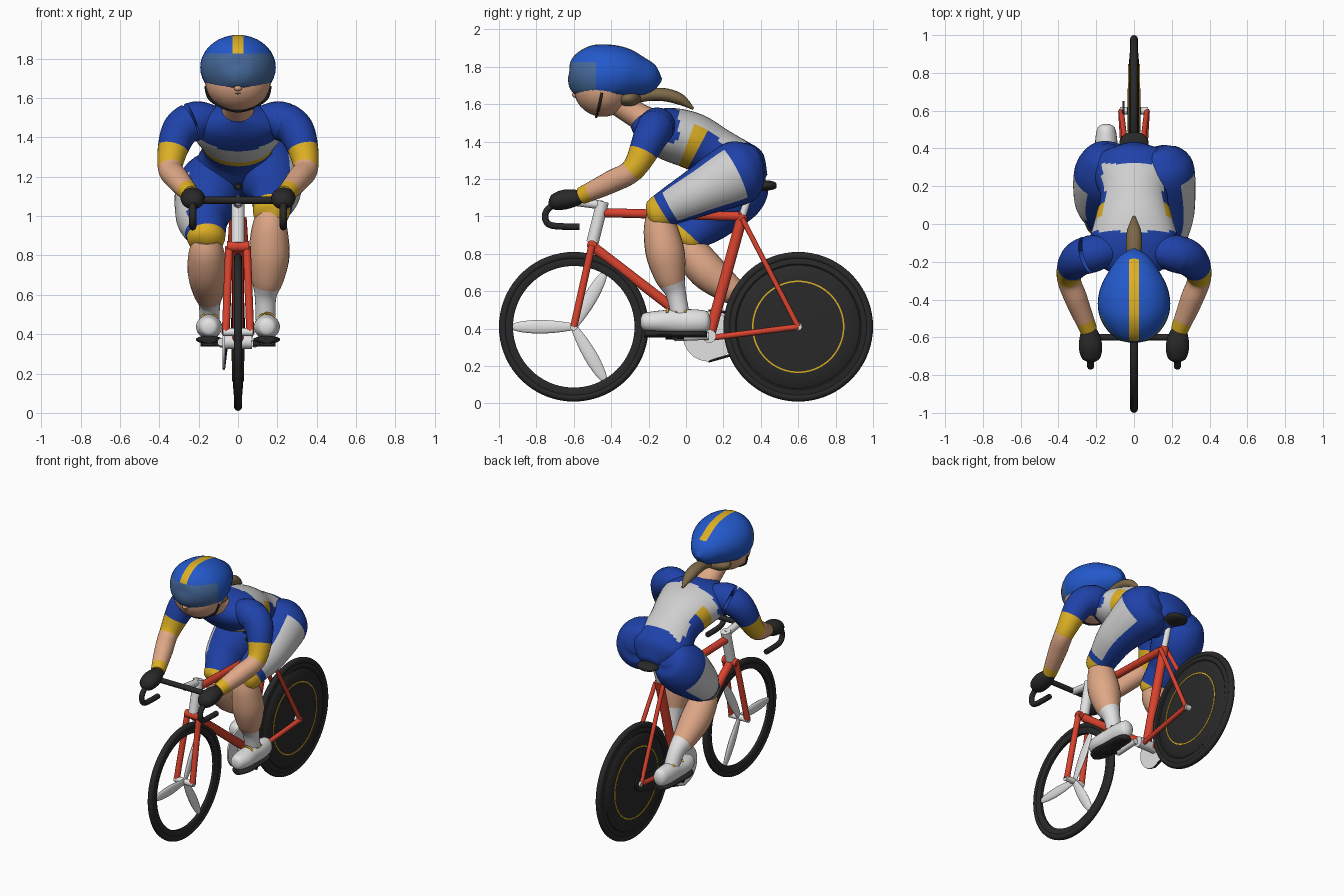
import bpy, bmesh, math
from mathutils import Vector

if "Cube" in bpy.data.objects:
    bpy.data.objects.remove(bpy.data.objects["Cube"])


def material(name, *rgb):
    m = bpy.data.materials.new(name)
    m.use_nodes = True
    m.diffuse_color = (*rgb, 1)
    m.node_tree.nodes["Principled BSDF"].inputs["Base Color"].default_value = (*rgb, 1)
    return m


BLUE = material("suit blue", .014, .055, .4)
HELMET = material("helmet blue", .017, .1, .6)
GREY = material("suit light grey", .62, .62, .62)
WHITE = material("white", .76, .76, .76)
YELLOW = material("yellow", .72, .43, .018)
BLACK = material("black", .022, .022, .022)
RED = material("frame red", .7, .055, .027)
SKIN = material("skin", .74, .39, .24)
HAIR = material("hair brown", .2, .14, .065)
VISOR = material("visor blue", .06, .14, .32)


def finish(name, bm, mats, rule=None, ts=None, cuts=()):
    """Cut, paint and shade a mesh, then link it."""
    for co, no in cuts:
        bmesh.ops.bisect_plane(bm, geom=bm.verts[:] + bm.edges[:] + bm.faces[:],
                               plane_co=co, plane_no=no)
    bmesh.ops.recalc_face_normals(bm, faces=bm.faces)
    bm.normal_update()
    if rule:
        for f in bm.faces:
            t = ts.get(f, 0) if ts else 0
            f.material_index = mats.index(rule(t, f.calc_center_median(), f.normal))
    me = bpy.data.meshes.new(name)
    bm.to_mesh(me)
    bm.free()
    for m in mats:
        me.materials.append(m)
    ob = bpy.data.objects.new(name, me)
    bpy.context.collection.objects.link(ob)
    bpy.ops.object.select_all(action='DESELECT')
    ob.select_set(True)
    bpy.context.view_layer.objects.active = ob
    bpy.ops.object.shade_smooth_by_angle(angle=math.radians(45))
    return ob


def catmull(a, b, c, d, t):
    return [.5 * (2 * q + (r - p) * t + (2 * p - 5 * q + 4 * r - s) * t ** 2
                  + (3 * q - p - 3 * r + s) * t ** 3) for p, q, r, s in zip(a, b, c, d)]


def loft(name, pts, mats, rule=None, n=24, sub=5, cuts=(), floor=None):
    """Elliptical sections (x, y, z, radius_u, radius_v) swept along a smooth path."""
    path = []
    for i in range(len(pts) - 1):
        quad = [pts[max(i - 1, 0)], pts[i], pts[i + 1], pts[min(i + 2, len(pts) - 1)]]
        path += [(i + k / sub, catmull(*quad, k / sub)) for k in range(sub)]
    path.append((len(pts) - 1, list(pts[-1])))
    bm, rings, ts = bmesh.new(), [], {}
    for j, (t, p) in enumerate(path):
        c = Vector(p[:3])
        tan = (Vector(path[min(j + 1, len(path) - 1)][1][:3])
               - Vector(path[max(j - 1, 0)][1][:3])).normalized()
        ref = Vector((1, 0, 0)) if abs(tan.x) < .9 else Vector((0, 0, 1))
        u = (ref - tan * ref.dot(tan)).normalized()
        v = tan.cross(u)
        ring = []
        for k in range(n):
            a = math.tau * k / n
            co = c + u * max(p[3], .002) * math.cos(a) + v * max(p[4], .002) * math.sin(a)
            if floor:
                co.z = max(co.z, floor)
            ring.append(bm.verts.new(co))
        if rings:
            for k in range(n):
                q = (k + 1) % n
                ts[bm.faces.new((rings[-1][k], rings[-1][q], ring[q], ring[k]))] = t
        rings.append(ring)
    bm.faces.new(rings[0])
    ts[bm.faces.new(rings[-1])] = len(pts)
    return finish(name, bm, mats, rule, ts, cuts)


def tube(name, pts, r, mat, sub=1, n=14):
    return loft(name, [(*p, r, r) for p in pts], [mat], n=n, sub=sub)


def lathe(name, centre, profile, mat, n=72):
    """Closed (x, radius) outline spun about the x axis."""
    bm, c = bmesh.new(), Vector(centre)
    rings = [[bm.verts.new(c + Vector((x, r * math.cos(math.tau * k / n),
                                       r * math.sin(math.tau * k / n)))) for k in range(n)]
             for x, r in profile]
    for a, b in zip(rings, rings[1:] + rings[:1]):
        for k in range(n):
            q = (k + 1) % n
            bm.faces.new((a[k], a[q], b[q], b[k]))
    return finish(name, bm, [mat])


def ball(name, c, r, mat):
    bm = bmesh.new()
    bmesh.ops.create_uvsphere(bm, u_segments=28, v_segments=18, radius=1)
    for v in bm.verts:
        v.co = Vector(c) + Vector([a * b for a, b in zip(v.co, r)])
    return finish(name, bm, [mat])


# Wheels
R, HUB = .4, .41
tyre = [(.021 * math.cos(math.tau * k / 12), R - .021 + .021 * math.sin(math.tau * k / 12))
        for k in range(12)]
for side, y in (("front", -.6), ("rear", .6)):
    lathe(side + "_tyre", (0, y, HUB), tyre, BLACK)
    tube(side + "_hub", [(-.075, y, HUB), (.075, y, HUB)], .02, WHITE)
lathe("front_rim", (0, -.6, HUB), [(-.014, .37), (-.02, .345), (-.01, .325),
                                   (.01, .325), (.02, .345), (.014, .37)], BLACK)
for i in range(3):
    a = math.pi + math.tau * i / 3
    loft("front_blade", [(0, -.6 + d * math.cos(a), HUB + d * math.sin(a), w * .4, w)
                         for d, w in ((0, .018), (.1, .032), (.2, .036), (.29, .027), (.34, .012))],
         [WHITE], n=16)
half = [(.036, .01), (.033, .12), (.027, .25), (.021, .325), (.016, .33), (.021, .337), (.014, .372)]
lathe("rear_disc", (0, .6, HUB), half + [(-x, r) for x, r in reversed(half)], BLACK)
for s in (1, -1):
    lathe("rear_ring", (0, .6, HUB), [(s * .024, .239), (s * .031, .239),
                                      (s * .0305, .247), (s * .024, .247)], YELLOW)

# Frame
bb, seat_top, head_low = (0, .125, .36), (0, .3, 1.0), (0, -.5, .84)
tube("top_tube", [(0, -.44, 1.02), seat_top], .025, RED)
tube("down_tube", [head_low, bb], .028, RED)
tube("seat_tube", [(0, .303, 1.01), bb], .03, RED)
tube("head_tube", [(0, -.445, 1.08), (0, -.5, .86)], .034, WHITE)
tube("fork_crown", [(-.055, -.503, .845), (.055, -.503, .845)], .027, RED)
tube("bottom_bracket", [(-.07, .125, .36), (.07, .125, .36)], .036, WHITE)
tube("seat_post", [seat_top, (0, .35, 1.15)], .02, WHITE)
tube("stem", [(0, -.445, 1.06), (0, -.6, 1.08)], .024, WHITE)
tube("handlebar", [(-.23, -.6, 1.08), (.23, -.6, 1.08)], .018, BLACK)
loft("saddle", [(0, .1, 1.15, .015, .012), (0, .2, 1.155, .03, .022), (0, .34, 1.16, .06, .026),
                (0, .43, 1.165, .078, .028), (0, .475, 1.165, .05, .018),
                (0, .485, 1.165, .01, .006)], [BLACK])
for s in (1, -1):
    tube("fork_leg", [(s * .045, -.503, .845), (s * .062, -.6, HUB)], .02, RED)
    tube("seat_stay", [(s * .03, .3, .99), (s * .068, .6, HUB)], .014, RED)
    tube("chain_stay", [(s * .04, .125, .35), (s * .068, .6, HUB)], .016, RED)
    tube("bar_drop", [(s * .23, y, z) for y, z in ((-.6, 1.08), (-.69, 1.07), (-.745, 1.03),
                      (-.75, .98), (-.71, .95), (-.57, .945))], .018, BLACK, sub=5)

# Drivetrain
lathe("chainring", (-.072, .12, .36), [(-.006, .01), (-.006, .135), (.006, .135), (.006, .01)], WHITE)
lathe("sprocket", (-.055, .6, HUB), [(-.006, .01), (-.006, .05), (.006, .05), (.006, .01)], BLACK)
for k in (1, -1):
    tube("chain", [(-.072, .12, .36 + k * .135), (-.056, .6, HUB + k * .05)], .007, BLACK, n=8)

# Head
ball("head", (0, -.445, 1.685), (.168, .155, .152), SKIN)


def helmet_colour(t, c, n):
    if c.z > 1.825:
        return YELLOW if abs(c.x) < .027 and c.y < -.18 else HELMET
    return VISOR if c.y < -.48 else HELMET


loft("helmet", [(0, -.63, 1.74, .01, .01), (0, -.615, 1.74, .075, .075), (0, -.57, 1.745, .135, .13),
                (0, -.5, 1.75, .178, .163), (0, -.42, 1.755, .192, .165), (0, -.33, 1.755, .175, .148),
                (0, -.24, 1.745, .127, .108), (0, -.17, 1.735, .075, .07), (0, -.13, 1.73, .008, .008)],
     [HELMET, VISOR, YELLOW], helmet_colour, n=36, floor=1.65,
     cuts=[((0, 0, 1.825), (0, 0, 1)), ((0, -.48, 0), (0, 1, 0)),
           ((.027, 0, 0), (1, 0, 0)), ((-.027, 0, 0), (1, 0, 0))])
tube("chin_strap", [(-.165, -.45, 1.66), (-.135, -.465, 1.585), (0, -.48, 1.532),
                    (.135, -.465, 1.585), (.165, -.45, 1.66)], .007, BLACK, sub=6, n=8)
tube("mouth", [(-.028, -.578, 1.628), (0, -.583, 1.622), (.028, -.578, 1.628)], .004, HAIR, sub=3, n=8)
ball("nose", (0, -.59, 1.65), (.02, .02, .016), SKIN)
ball("hair_back", (0, -.31, 1.63), (.13, .07, .05), HAIR)
loft("ponytail", [(0, -.29, 1.63, .03, .03), (0, -.2, 1.65, .035, .033), (0, -.11, 1.65, .042, .035),
                  (0, -.03, 1.625, .036, .03), (0, .04, 1.575, .006, .006)], [HAIR], n=16)
loft("neck", [(0, -.17, 1.49, .1, .08), (0, -.26, 1.54, .08, .07), (0, -.38, 1.62, .075, .07)], [SKIN])


# Torso
def torso_colour(t, c, n):
    if c.y < -.04 and c.z > 1.4 or c.y < -.17:
        return BLUE
    if t > 2.9 and not (n.z > .5 and c.y < .32 and abs(c.x) < .17):
        return YELLOW if t < 3.4 else BLUE
    return GREY


loft("torso", [(0, -.27, 1.52, .07, .05), (0, -.2, 1.48, .2, .1), (0, -.1, 1.445, .235, .14),
               (0, .03, 1.405, .205, .15), (0, .15, 1.34, .178, .142), (0, .25, 1.27, .21, .152),
               (0, .34, 1.22, .2, .14), (0, .41, 1.18, .07, .05)],
     [BLUE, GREY, YELLOW], torso_colour, n=40, sub=8)


# Arms
def arm_colour(t, c, n):
    if t < 2.6:
        return BLUE
    if t < 3.2:
        return YELLOW
    return SKIN if t < 4.75 else YELLOW


for s in (1, -1):
    loft("arm", [(s * x, y, z, r, r) for x, y, z, r in (
        (.1, -.14, 1.48, .07), (.21, -.155, 1.485, .098), (.3, -.19, 1.425, .092),
        (.345, -.28, 1.255, .064), (.305, -.4, 1.185, .06), (.24, -.56, 1.11, .046))],
         [BLUE, YELLOW, SKIN], arm_colour, sub=8)
    loft("glove", [(s * x, y, z, r, r * .85) for x, y, z, r in (
        (.24, -.55, 1.11, .035), (.235, -.59, 1.1, .052), (.23, -.65, 1.09, .062),
        (.228, -.71, 1.075, .048), (.228, -.735, 1.07, .008))], [BLACK])

# Legs: side, thigh sections, calf sections (x, y, z, radius), pedal position
legs = [(1, [(.12, .4, 1.28, .06), (.13, .36, 1.27, .13), (.15, .27, 1.23, .172), (.19, .07, 1.13, .132),
             (.175, -.08, 1.055, .102), (.165, -.17, 1.0, .082), (.16, -.2, .985, .02)],
         [(.165, -.14, 1.02, .07), (.16, -.135, .93, .092), (.158, -.11, .8, .104), (.15, -.085, .68, .083),
          (.14, -.055, .59, .055), (.14, -.03, .47, .05)], -.055),
        (-1, [(.12, .39, 1.25, .06), (.13, .35, 1.22, .13), (.15, .26, 1.13, .168), (.18, .13, 1.0, .138),
              (.165, .04, .92, .105), (.16, -.01, .865, .085), (.16, -.03, .84, .02)],
         [(.16, 0, .88, .07), (.16, .03, .81, .092), (.155, .11, .71, .1), (.15, .22, .62, .08),
          (.145, .31, .56, .056), (.145, .37, .47, .05)], .345)]


def sock(t, c, n):
    return WHITE if t >= 3.6 else SKIN


for s, thigh, calf, pedal in legs:
    def thigh_colour(t, c, n):
        if t >= 4.4:
            return YELLOW
        return GREY if 2.2 < t < 4.1 and n.x * s > .58 else BLUE

    loft("thigh", [(s * x, y, z, r, r) for x, y, z, r in thigh],
         [BLUE, GREY, YELLOW], thigh_colour, n=32, sub=8)
    loft("calf", [(s * x, y, z, r, r) for x, y, z, r in calf], [SKIN, WHITE], sock)
    # Shoe, sole and laces
    outline = ((-.187, .02, .02), (-.17, .045, .045), (-.1, .066, .058), (0, .06, .066),
               (.1, .058, .066), (.165, .045, .055), (.185, .015, .02))
    X = s * .147
    loft("shoe", [(X, pedal + d, .437, w, h) for d, w, h in outline], [WHITE], floor=.375)
    loft("sole", [(X, pedal + d * .9, .372, w * 1.02, .02) for d, w, h in outline], [BLACK])
    for k in range(3):
        y = pedal - .045 + k * .048
        tube("lace", [(X + .056 * math.sin(a), y, .437 + .068 * math.cos(a))
                      for a in (-.8, -.4, 0, .4, .8)], .007, YELLOW, sub=2, n=8)
    # Crank and pedal
    py = .12 + (-.18 if s > 0 else .18)
    tube("crank", [(s * .085, .12, .36), (s * .085, py, .352)], .02, WHITE)
    tube("pedal_axle", [(s * .075, py, .352), (s * .19, py, .352)], .015, BLACK)
    loft("pedal", [(X, py - .05, .353, .045, .012), (X, py + .05, .353, .045, .012)], [BLACK], n=8)
